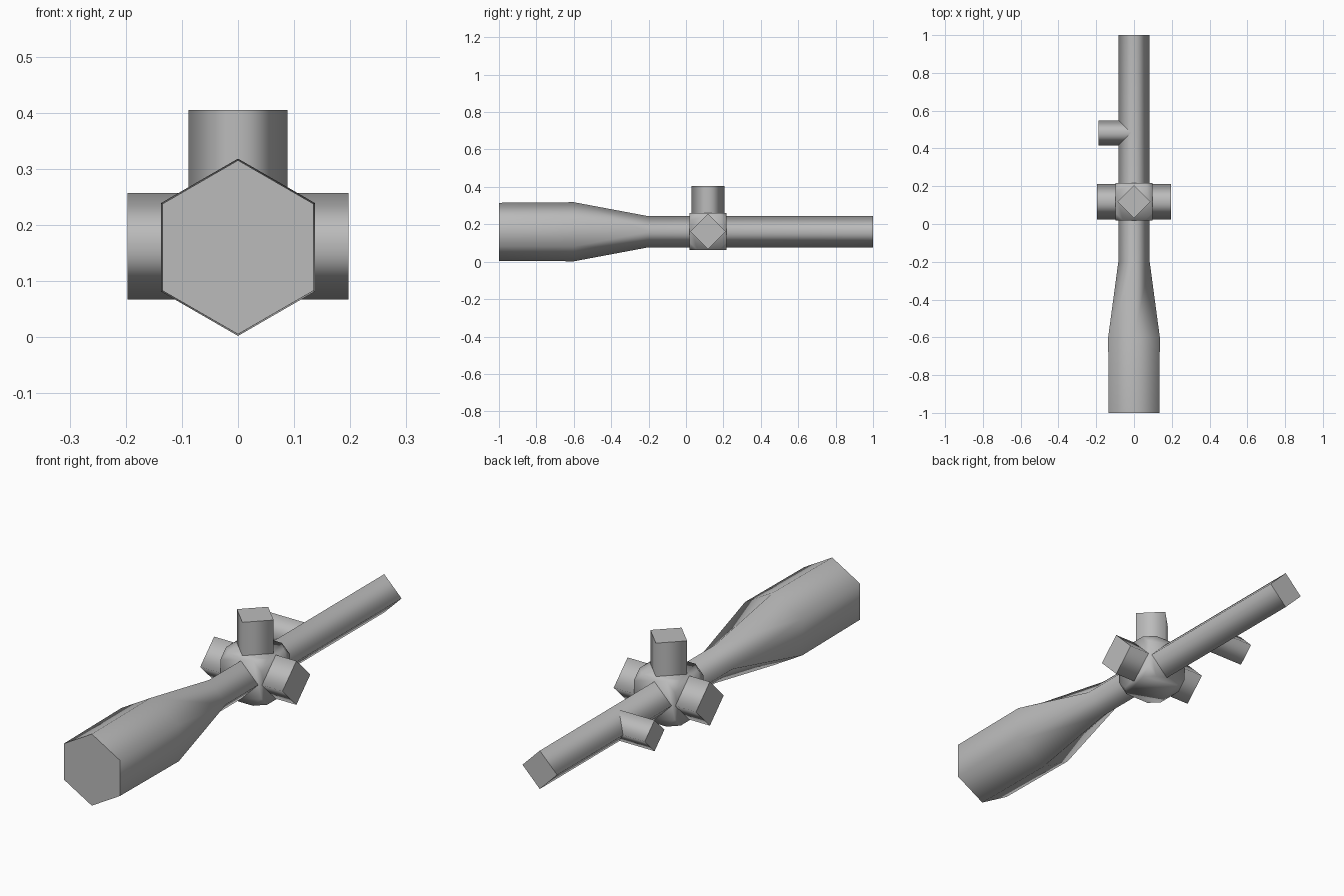
import bpy
import bmesh
from math import cos, sin, radians
from mathutils import Vector, Matrix

if "Cube" in bpy.data.objects:
    bpy.data.objects.remove(bpy.data.objects["Cube"])

GREY = (0.5, 0.5, 0.5, 1)
metal = bpy.data.materials.new("grey metal")
metal.use_nodes = True
metal.diffuse_color = GREY
metal.node_tree.nodes["Principled BSDF"].inputs["Base Color"].default_value = GREY

AXIS_Z = 0.16                       # height of the optical axis
HUB = Vector((0, 0.118, 0.162))     # centre of the turret block


def finish(name, bm):
    bmesh.ops.recalc_face_normals(bm, faces=bm.faces)
    mesh = bpy.data.meshes.new(name)
    bm.to_mesh(mesh)
    bm.free()
    mesh.materials.append(metal)
    obj = bpy.data.objects.new(name, mesh)
    bpy.context.collection.objects.link(obj)
    return obj


def loft(name, rings):
    """Skin rings of points: smooth sides, flat sharp-edged end caps."""
    bm = bmesh.new()
    loops = [[bm.verts.new(p) for p in ring] for ring in rings]
    for a, b in zip(loops, loops[1:]):
        for i in range(len(a)):
            j = (i + 1) % len(a)
            bm.faces.new((a[i], a[j], b[j], b[i])).smooth = True
    for loop in (loops[0], loops[-1]):
        cap = bm.faces.new(loop)
        for edge in cap.edges:
            edge.smooth = False
    bmesh.ops.remove_doubles(bm, verts=bm.verts, dist=0.0001)
    return finish(name, bm)


def ring(y, radius, angles):
    return [(radius * cos(radians(a)), y, AXIS_Z + radius * sin(radians(a))) for a in angles]


def knob(name, start, direction, length, radius):
    """Four-sided post with its corners on the main axes."""
    turn = Vector(direction).to_track_quat('Z', 'Y').to_matrix()
    rings = []
    for h in (0, length):
        rings.append([Vector(start) + turn @ Vector((radius * cos(radians(a)), radius * sin(radians(a)), h))
                      for a in range(0, 360, 90)])
    return loft(name, rings)


# Main tube: hexagonal bell narrowing into a four-sided tube
hexagon = (90, 30, -30, -90, -150, 150)
diamond = (90, 0, 0, -90, 180, 180)
loft("scope_tube", [ring(-1, 0.155, hexagon), ring(-0.6, 0.158, hexagon),
                    ring(-0.2, 0.083, diamond), ring(1, 0.083, diamond)])

# Turret block: cube with clipped corners, softly shaded
bm = bmesh.new()
bmesh.ops.create_cube(bm, size=0.197, matrix=Matrix.Translation(HUB))
bmesh.ops.bevel(bm, geom=bm.verts[:], offset=0.04, affect='VERTICES', segments=1)
for face in bm.faces:
    face.smooth = True
finish("turret_block", bm)

# Adjustment knobs on the block
knob("top_knob", HUB, (0, 0, 1), 0.405 - HUB.z, 0.088)
for side, name in ((1, "left_knob"), (-1, "right_knob")):
    knob(name, HUB, (side, 0, 0), 0.197, 0.095)

# Small knob on the right of the rear tube
knob("rear_side_knob", (0, 0.482, AXIS_Z), (-1, 0, 0), 0.187, 0.067)
